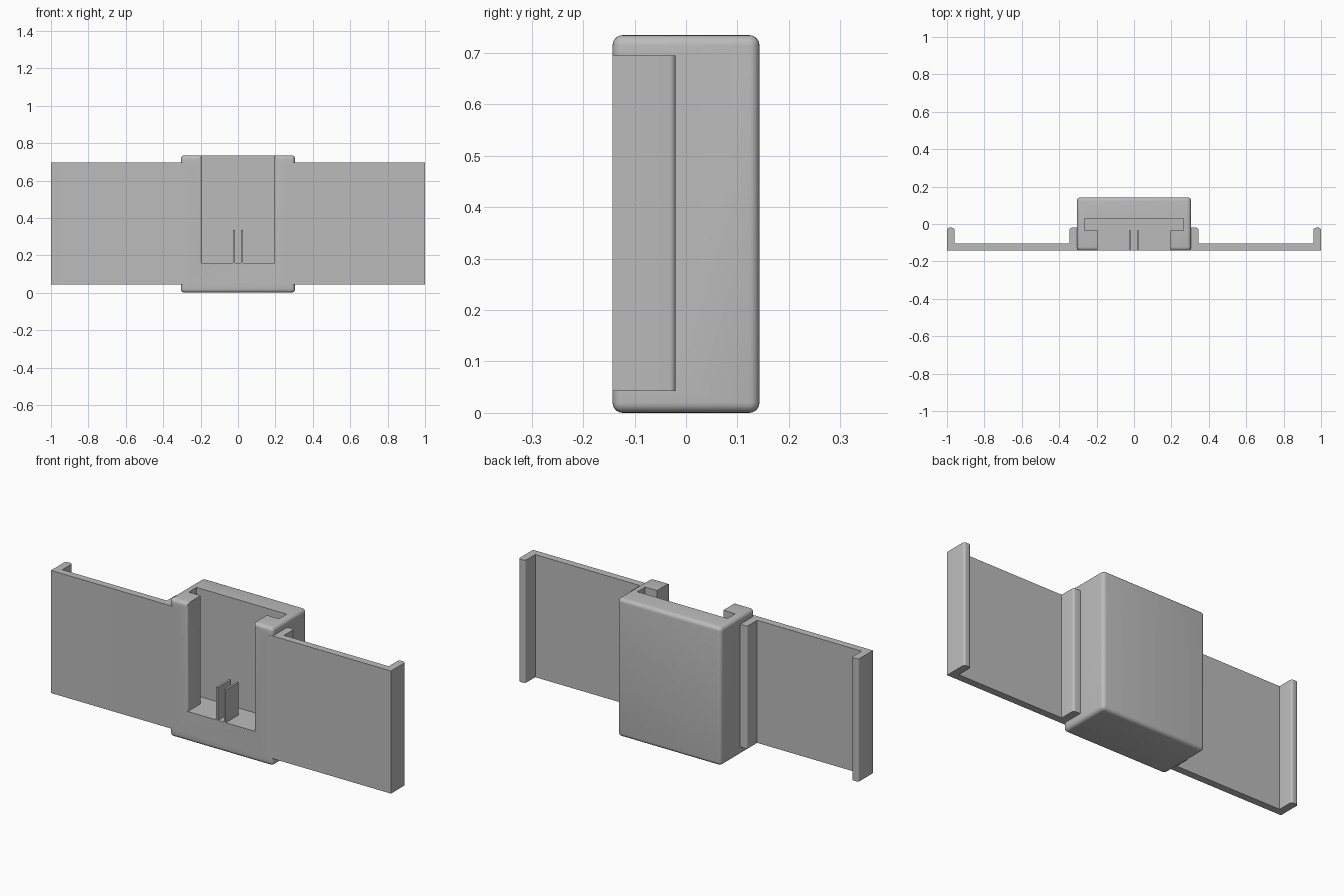
import bpy, bmesh, math
from mathutils import Vector

cube = bpy.data.objects.get("Cube")
if cube:
    bpy.data.objects.remove(cube)

grey = bpy.data.materials.new("plain_grey")
grey.use_nodes = True
COLOUR = (0.5, 0.5, 0.5, 1)
grey.diffuse_color = COLOUR
grey.node_tree.nodes["Principled BSDF"].inputs["Base Color"].default_value = COLOUR

FRONT, BACK, HEIGHT, FLOOR = -0.143, 0.143, 0.735, 0.16


def make_object(name, bm):
    bmesh.ops.recalc_face_normals(bm, faces=bm.faces)
    mesh = bpy.data.meshes.new(name)
    bm.to_mesh(mesh)
    bm.free()
    mesh.materials.append(grey)
    obj = bpy.data.objects.new(name, mesh)
    bpy.context.collection.objects.link(obj)
    return obj


def box(name, low, high, radius=0):
    bm = bmesh.new()
    bmesh.ops.create_cube(bm, size=1)
    low, high = Vector(low), Vector(high)
    for v in bm.verts:
        v.co = (low + high) / 2 + v.co * (high - low)
    if radius:
        bmesh.ops.bevel(bm, geom=bm.edges[:], offset=radius, segments=5,
                        profile=0.5, affect='EDGES')
    return make_object(name, bm)


def prism(name, outline, bottom, top):
    bm = bmesh.new()
    face = bm.faces.new([bm.verts.new((x, y, bottom)) for x, y in outline])
    moved = bmesh.ops.extrude_face_region(bm, geom=[face])["geom"]
    bmesh.ops.translate(bm, vec=(0, 0, top - bottom),
                        verts=[g for g in moved if isinstance(g, bmesh.types.BMVert)])
    return make_object(name, bm)


def arc(cx, cy, r, start, end, steps=4):
    angles = [math.radians(start + (end - start) * i / steps) for i in range(steps + 1)]
    return [(cx + r * math.cos(a), cy + r * math.sin(a)) for a in angles]


def combine(target, other, operation):
    mod = target.modifiers.new(operation.title(), 'BOOLEAN')
    mod.object, mod.operation, mod.solver = other, operation, 'EXACT'
    bpy.context.view_layer.objects.active = target
    bpy.ops.object.modifier_apply(modifier=mod.name)
    bpy.data.objects.remove(other)


# Rounded central housing
housing = box("housing", (-0.305, FRONT, 0), (0.305, BACK, HEIGHT), 0.02)

# Flat side wings with a rounded lip at each end
LIP, INNER, R = -0.02, -0.105, 0.012
wing = [(0.25, FRONT), (1, FRONT)]
wing += arc(1 - R, LIP - R, R, 0, 90) + arc(0.96 + R, LIP - R, R, 90, 180)
wing += [(0.96, INNER), (0.345, INNER)]
wing += arc(0.345 - R, LIP - R, R, 0, 90) + [(0.295, LIP), (0.25, INNER)]
for side in (-1, 1):
    outline = [(side * x, y) for x, y in wing]
    combine(housing, prism("wing", outline, 0.043, 0.695), 'UNION')

# T-shaped slot, open at the top and front, with rounded front edges
r = 0.01
half = [(0.265, 0.03), (0.265, -0.035), (0.195, -0.035)]
half += arc(0.195 + r, FRONT + r, r, 180, 270) + [(0.195 + r, FRONT - 0.1)]
slot = half + [(-x, y) for x, y in reversed(half)]
combine(housing, prism("slot_cutter", slot, FLOOR, 1), 'DIFFERENCE')

# Twin fins standing on the slot floor
fins = [box(name, (x, FRONT, FLOOR), (x + 0.011, -0.035, 0.335))
        for name, x in (("right_fin", -0.028), ("left_fin", 0.017))]

# Smooth the fillets, keep the edges crisp
bpy.ops.object.select_all(action='DESELECT')
housing.select_set(True)
bpy.context.view_layer.objects.active = housing
bpy.ops.object.shade_smooth_by_angle(angle=math.radians(30))
